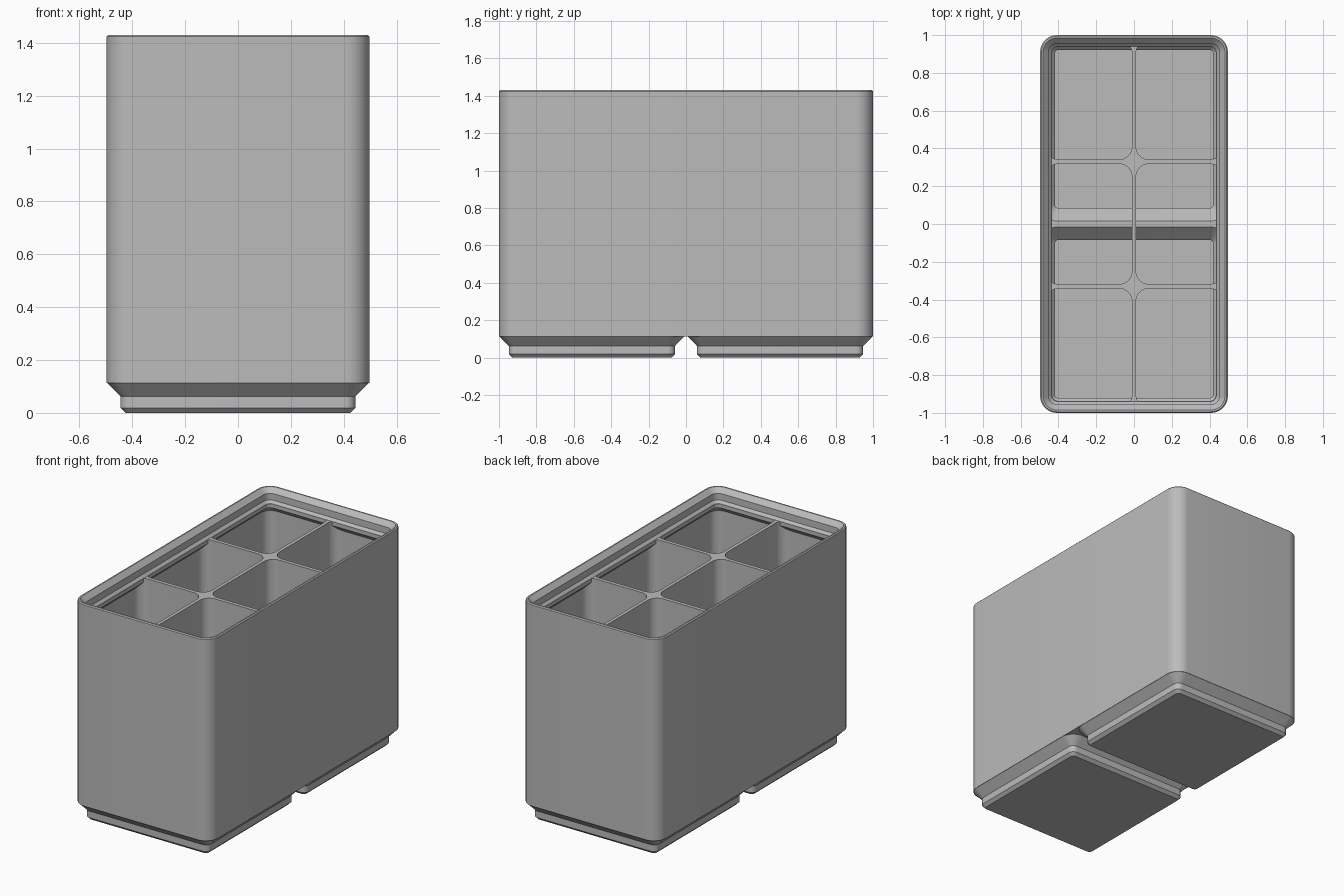
import bpy, bmesh, math

cube = bpy.data.objects.get("Cube")
if cube:
    bpy.data.objects.remove(cube, do_unlink=True)

grey = bpy.data.materials.new("plain_grey")
grey.use_nodes = True
grey.diffuse_color = (0.5, 0.5, 0.5, 1)
grey.node_tree.nodes["Principled BSDF"].inputs["Base Color"].default_value = (0.5, 0.5, 0.5, 1)

CORNER_STEPS = 10


def rounded_ring(hx, hy, r):
    """Rounded rectangle outline, anticlockwise."""
    pts = []
    for k, (sx, sy) in enumerate([(1, 1), (-1, 1), (-1, -1), (1, -1)]):
        for i in range(CORNER_STEPS + 1):
            a = (k + i / CORNER_STEPS) * math.pi / 2
            pts.append((sx * (hx - r) + r * math.cos(a), sy * (hy - r) + r * math.sin(a)))
    return pts


def loft(bm, layers, cx=0, cy=0):
    """Closed stack of rounded rectangles: layers of (z, half x, half y, radius)."""
    rings = [[bm.verts.new((cx + x, cy + y, z)) for x, y in rounded_ring(hx, hy, r)]
             for z, hx, hy, r in layers]
    n = len(rings[0])
    for low, high in zip(rings, rings[1:]):
        for i in range(n):
            j = (i + 1) % n
            bm.faces.new((low[i], low[j], high[j], high[i]))
    bm.faces.new(rings[0][::-1])
    bm.faces.new(rings[-1])


def make(name, *stacks):
    """Object from one or more (layers, cx, cy) stacks."""
    bm = bmesh.new()
    for layers, cx, cy in stacks:
        loft(bm, layers, cx, cy)
    me = bpy.data.meshes.new(name)
    bm.to_mesh(me)
    bm.free()
    me.materials.append(grey)
    ob = bpy.data.objects.new(name, me)
    bpy.context.collection.objects.link(ob)
    return ob


def combine(target, other, operation):
    """Apply a boolean and discard the helper."""
    mod = target.modifiers.new("bool", 'BOOLEAN')
    mod.operation, mod.solver, mod.object = operation, 'EXACT', other
    other.hide_render = True
    bpy.context.view_layer.objects.active = target
    bpy.ops.object.modifier_apply(modifier=mod.name)
    bpy.data.objects.remove(other, do_unlink=True)


FOOT_Y = 0.503
R = 0.09

# Outer body with a softened rim
container = make("container", ([(0.114, 0.497, 1.0, R), (1.424, 0.497, 1.0, R),
                                (1.43, 0.491, 0.994, R - 0.006)], 0, 0))

# Two stepped feet
foot = [(z, h, h, r) for z, h, r in [
    (0, 0.425, 0.02), (0.019, 0.444, 0.038), (0.062, 0.444, 0.038),
    (0.115, 0.496, R), (0.14, 0.48, R)]]
combine(container, make("feet", (foot, 0, FOOT_Y), (foot, 0, -FOOT_Y)), 'UNION')

# Cavity: upper room narrowing under the lip, plus a pocket in each foot
DY = 0.503
room = [(z, h, h + DY, r) for z, h, r in [
    (0.143, 0.475, 0.075), (1.275, 0.475, 0.075), (1.316, 0.434, 0.034), (1.35, 0.434, 0.034)]]
pocket = [(z, h, h, r) for z, h, r in [
    (0.029, 0.418, 0.015), (0.074, 0.418, 0.015), (0.143, 0.487, 0.08), (0.17, 0.487, 0.08)]]
cavity = make("cavity", (room, 0, 0))
combine(cavity, make("pockets", (pocket, 0, FOOT_Y), (pocket, 0, -FOOT_Y)), 'UNION')

# Six rounded cells leave the dividers standing
cells = []
for x0, x1 in [(-0.468, -0.011), (0.011, 0.468)]:
    for y0, y1 in [(-0.971, -0.342), (-0.318, 0.318), (0.342, 0.971)]:
        hx, hy = (x1 - x0) / 2, (y1 - y0) / 2
        cells.append(([(0.01, hx, hy, 0.067), (1.5, hx, hy, 0.067)], (x0 + x1) / 2, (y0 + y1) / 2))
combine(cavity, make("cells", *cells), 'INTERSECT')
combine(container, cavity, 'DIFFERENCE')

# Stacking lip
lip = [(z, h, h + DY, r) for z, h, r in [
    (1.341, 0.436, 0.03), (1.357, 0.452, 0.046), (1.4, 0.452, 0.046), (1.44, 0.492, 0.085)]]
combine(container, make("lip_cut", (lip, 0, 0)), 'DIFFERENCE')

bpy.ops.object.select_all(action='DESELECT')
container.select_set(True)
bpy.context.view_layer.objects.active = container
bpy.ops.object.shade_smooth_by_angle(angle=math.radians(30))
